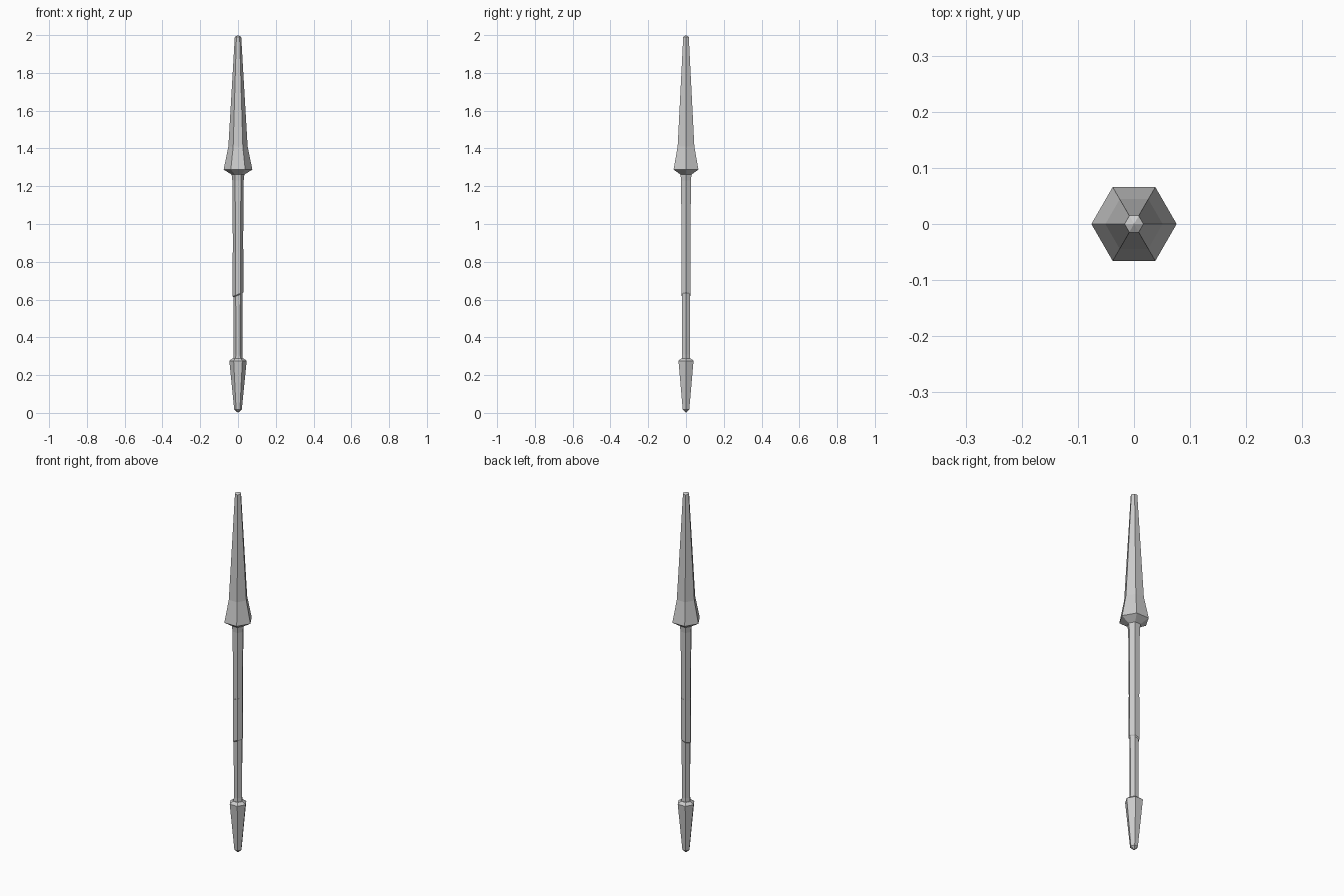
import bpy, bmesh, math

if "Cube" in bpy.data.objects:
    bpy.data.objects.remove(bpy.data.objects["Cube"])

SIDES = 6


def hex_part(name, rings):
    """Loft hexagonal rings (z, radius, tilt along x) from bottom to top; radius 0 makes a point."""
    bm = bmesh.new()
    loops = []
    for z, r, tilt in rings:
        if r == 0:
            loops.append([bm.verts.new((0, 0, z))])
            continue
        loop = []
        for i in range(SIDES):
            a = 2 * math.pi * i / SIDES
            x, y = r * math.cos(a), r * math.sin(a)
            loop.append(bm.verts.new((x, y, z + tilt * x)))
        loops.append(loop)
    for lo, hi in zip(loops, loops[1:]):
        for i in range(SIDES):
            j = (i + 1) % SIDES
            if len(lo) == 1:
                bm.faces.new((lo[0], hi[j], hi[i]))
            elif len(hi) == 1:
                bm.faces.new((lo[i], lo[j], hi[0]))
            else:
                bm.faces.new((lo[i], lo[j], hi[j], hi[i]))
    # close open ends
    for loop in (loops[0], loops[-1]):
        if len(loop) > 1:
            bm.faces.new(loop)
    bmesh.ops.recalc_face_normals(bm, faces=bm.faces)
    mesh = bpy.data.meshes.new(name)
    bm.to_mesh(mesh)
    bm.free()
    obj = bpy.data.objects.new(name, mesh)
    bpy.context.collection.objects.link(obj)
    return obj


# long tapering head with flared base
hex_part("spear_head", [(1.262, 0.034, 0), (1.288, 0.076, 0), (1.41, 0.051, 0),
                        (1.7, 0.034, 0), (1.99, 0.017, 0), (2.0, 0, 0)])

# upper shaft, slightly flared under the head
hex_part("upper_shaft", [(0.858, 0.027, 0.3), (1.23, 0.030, 0), (1.264, 0.034, 0)])

# slanted grip wrap
hex_part("grip", [(0.622, 0.024, 0.4), (0.628, 0.029, 0.4), (0.858, 0.028, 0.3)])

# lower shaft
hex_part("lower_shaft", [(0.27, 0.026, 0), (0.31, 0.023, 0), (0.624, 0.024, 0.4)])

# butt spike at the foot
hex_part("butt_spike", [(0.0, 0, 0), (0.018, 0.02, 0), (0.276, 0.046, 0),
                        (0.289, 0.028, 0)])
